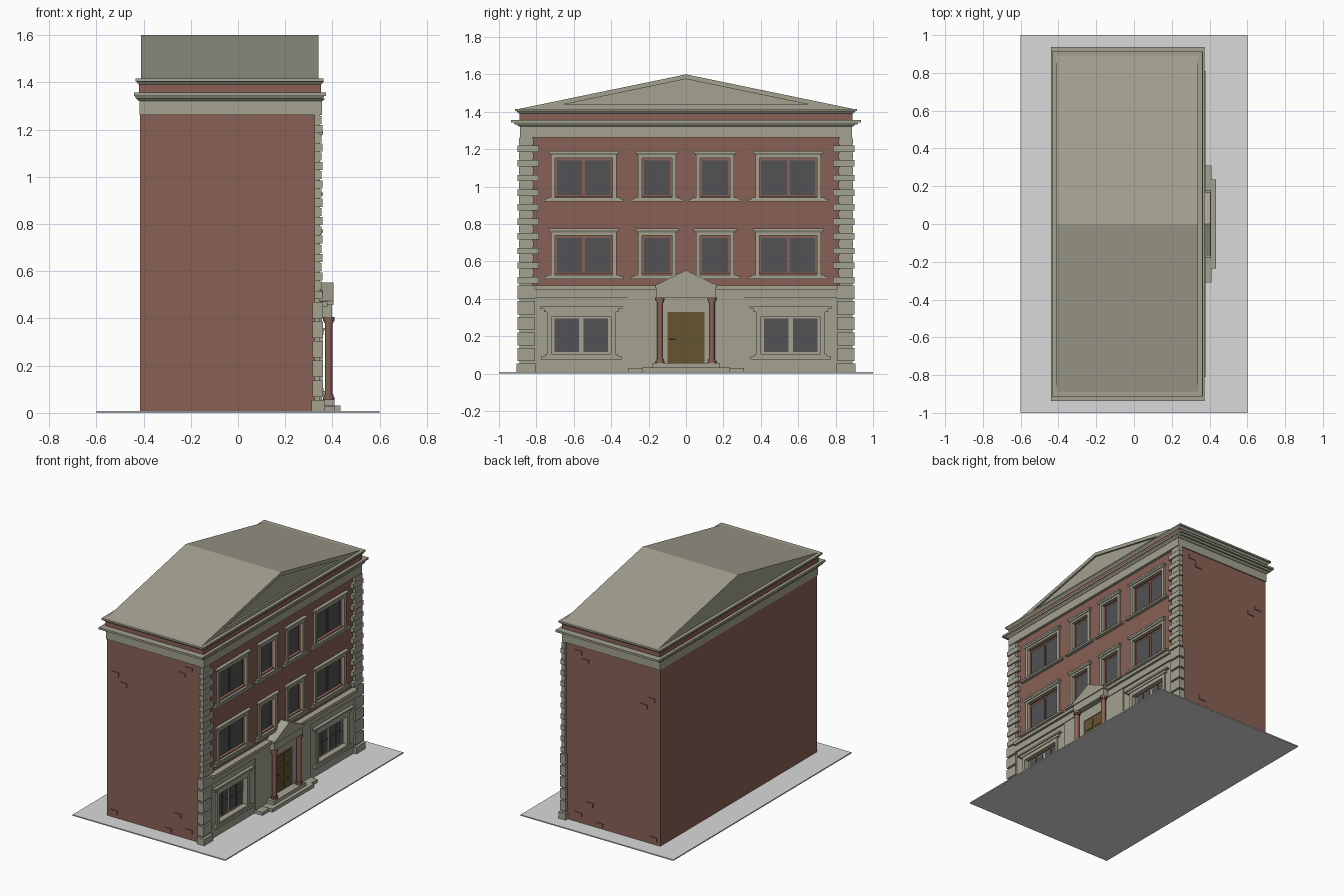
import bpy, bmesh
from mathutils import Matrix, Vector

cube = bpy.data.objects.get("Cube")
if cube:
    bpy.data.objects.remove(cube, do_unlink=True)


def material(name, color):
    m = bpy.data.materials.new(name)
    m.use_nodes = True
    m.diffuse_color = (*color, 1)
    m.node_tree.nodes["Principled BSDF"].inputs["Base Color"].default_value = (*color, 1)
    return m


STONE = material("pale stone", (0.37, 0.36, 0.28))
BRICK = material("red brick", (0.25, 0.12, 0.09))
GLASS = material("dark glass", (0.085, 0.085, 0.09))
WOOD = material("door wood", (0.13, 0.09, 0.03))
PAVING = material("paving grey", (0.7, 0.7, 0.7))
METAL = material("dark metal", (0.02, 0.02, 0.02))


def finish(name, bm, mat):
    bmesh.ops.recalc_face_normals(bm, faces=bm.faces)
    mesh = bpy.data.meshes.new(name)
    bm.to_mesh(mesh)
    bm.free()
    mesh.materials.append(mat)
    ob = bpy.data.objects.new(name, mesh)
    bpy.context.collection.objects.link(ob)
    return ob


def add_box(bm, x, y, z, flare=0):
    """Box from ranges; flare widens the top outwards."""
    verts = bmesh.ops.create_cube(bm, size=1)["verts"]
    for v in verts:
        sx, sy, sz = (c > 0 for c in v.co)
        f = flare if sz else 0
        v.co = (x[1] + f if sx else x[0] - f, y[1] + f if sy else y[0] - f, z[sz])


def boxes(name, mat, items):
    bm = bmesh.new()
    for item in items:
        add_box(bm, *item)
    return finish(name, bm, mat)


def prism(name, mat, half, z0, z1, x0, x1):
    """Gable running along x."""
    bm = bmesh.new()
    ends = [[bm.verts.new((x, y, z)) for y, z in ((-half, z0), (half, z0), (0, z1))] for x in (x0, x1)]
    a, b = ends
    bm.faces.new(a)
    bm.faces.new(b)
    for i in range(3):
        j = (i + 1) % 3
        bm.faces.new((a[i], a[j], b[j], b[i]))
    return finish(name, bm, mat)


def span(c, half):
    return (c - half, c + half)


def cut(target, cutter):
    cutter.hide_render = True
    mod = target.modifiers.new("openings", "BOOLEAN")
    mod.object = cutter
    mod.solver = "EXACT"
    bpy.context.view_layer.objects.active = target
    bpy.ops.object.modifier_apply(modifier=mod.name)
    bpy.data.objects.remove(cutter, do_unlink=True)


BACK, FRONT, SIDE = -0.415, 0.335, 0.88

# Ground and walls
boxes("ground", PAVING, [((-0.6, 0.6), (-1, 1), (0, 0.008))])
walls = boxes("brick_walls", BRICK, [((BACK, FRONT), (-SIDE, SIDE), (0.005, 1.3))])
stone_front = boxes("ground_storey_front", STONE, [((0.32, 0.347), (-0.82, 0.82), (0.005, 0.45))])

# Windows: centre, half width, base height, number of panes
upper = [(s * c, h, z, n) for z in (0.54, 0.955) for s in (-1, 1) for c, h, n in ((0.547, 0.157, 2), (0.155, 0.083, 1))]
lower = [(s * 0.56, 0.16, 0.105, 2) for s in (-1, 1)]
cut(walls, boxes("cutter", BRICK, [((0.312, 0.5), span(c, h), (z - 0.005, z + 0.2)) for c, h, z, n in upper + lower]))
cut(stone_front, boxes("cutter", STONE, [((0.3, 0.5), span(c, h), (z, z + 0.2)) for c, h, z, n in lower]))


def panes(c, h, z, n, margin, gap, tall):
    width = (2 * h - 2 * margin - (n - 1) * gap) / n
    for i in range(n):
        y = c - h + margin + i * (width + gap)
        yield y, y + width, z, z + tall


glass, bars, frames = [], [], []
for c, h, z, n in upper:
    for y0, y1, z0, z1 in panes(c, h, z, n, 0.014, 0.016, 0.185):
        glass.append(((0.31, 0.318), (y0, y1), (z0, z1)))
for c, h, z, n in lower:
    frames.append(((0.31, 0.317), span(c, h), (z, z + 0.2)))
    for y0, y1, z0, z1 in panes(c, h, z, n, 0.016, 0.026, 0.18):
        glass.append(((0.31, 0.322), (y0, y1), (z0 + 0.01, z1 + 0.01)))
        bars.append(((0.32, 0.325), span((y0 + y1) / 2, 0.002), (z0 + 0.01, z1 + 0.01)))
        bars.append(((0.32, 0.325), (y0, y1), span((z0 + z1) / 2 + 0.01, 0.002)))
boxes("window_glass", GLASS, glass)
boxes("ground_window_bars", GLASS, bars)
boxes("ground_window_frames", STONE, frames)

# Window surrounds: jambs, head, stepped lintel and sill
trim = []
for c, h, z, n in upper:
    for s in (-1, 1):
        trim.append(((0.33, 0.347), span(c + s * (h + 0.007), 0.011), (z - 0.02, z + 0.2)))
    trim += [((0.33, 0.347), span(c, h + 0.018), (z + 0.198, z + 0.216)),
             ((0.33, 0.352), span(c, h + 0.022), (z + 0.214, z + 0.225), 0.006),
             ((0.33, 0.36), span(c, h + 0.032), (z + 0.225, z + 0.236)),
             ((0.33, 0.36), span(c, h + 0.055), (z - 0.035, z - 0.022)),
             ((0.33, 0.352), span(c, h + 0.04), (z - 0.022, z - 0.012))]
for c, h, z, n in lower:
    for s in (-1, 1):
        trim.append(((0.33, 0.357), span(c + s * (h + 0.01), 0.012), (z - 0.01, z + 0.215)))
    trim += [((0.33, 0.357), span(c, h + 0.022), (z + 0.198, z + 0.225)),
             ((0.33, 0.362), span(c, h + 0.04), (z + 0.225, z + 0.243)),
             ((0.33, 0.37), span(c, h + 0.06), (z + 0.243, z + 0.255)),
             ((0.33, 0.37), span(c, h + 0.055), (z - 0.03, z - 0.012)),
             ((0.33, 0.362), span(c, h + 0.035), (z - 0.012, z))]
boxes("window_surrounds", STONE, trim)

# Belt course over the ground storey
boxes("belt_course", STONE, [((0.32, 0.36), (-0.81, 0.81), (0.405, 0.45)),
                             ((0.32, 0.378), (-0.81, 0.81), (0.45, 0.472))])

# Corner quoins, alternating long and short
quoins = []
for s in (-1, 1):
    def corner(outer, inner, z0, z1, x0, x1):
        quoins.append(((x0, x1), tuple(sorted((s * outer, s * inner))), (z0, z1)))
    corner(0.89, 0.82, 0.005, 1.262, 0.325, 0.348)
    corner(0.905, 0.805, 0.005, 0.055, 0.312, 0.368)
    for i in range(5):
        z = 0.068 + i * 0.083
        corner(0.902, 0.808, z, z + 0.07, 0.315, 0.36)
    for i in range(20):
        z = 0.483 + i * 0.039
        long = i % 2 == 0
        corner(0.9 if long else 0.892, 0.785 if long else 0.815, z, z + 0.034, 0.325, 0.357 if long else 0.353)
boxes("corner_quoins", STONE, quoins)

# Frieze, two cornices and the brick parapet band between them
boxes("frieze", STONE, [((BACK - 0.002, 0.355), (-0.888, 0.888), (1.262, 1.322))])
boxes("lower_cornice", STONE, [((BACK - 0.005, 0.357), (-0.892, 0.892), (1.32, 1.332), 0.012),
                               ((BACK - 0.017, 0.36), (-0.915, 0.915), (1.332, 1.343), 0.006),
                               ((-0.44, 0.372), (-0.936, 0.936), (1.343, 1.357))])
boxes("parapet_band", BRICK, [((-0.42, 0.352), (-0.89, 0.89), (1.35, 1.395))])
boxes("upper_cornice", STONE, [((-0.42, 0.352), (-0.895, 0.895), (1.39, 1.405), 0.012),
                               ((-0.434, 0.363), (-0.915, 0.915), (1.404, 1.416))])

# Gabled roof with a sunken front panel
roof = prism("roof", STONE, 0.9, 1.414, 1.6, -0.41, 0.34)
cut(roof, prism("cutter", STONE, 0.65, 1.44, 1.575, 0.327, 0.5))

# Porch: steps, panel, columns and pediment
boxes("porch_steps", STONE, [((0.33, 0.435), (-0.235, 0.235), (0.005, 0.032)),
                             ((0.33, 0.41), (-0.31, 0.31), (0.005, 0.03)),
                             ((0.33, 0.408), (-0.18, 0.18), (0.03, 0.056))])
boxes("porch_panel", STONE, [((0.33, 0.355), tuple(sorted((s * 0.1, s * 0.31))), (0.01, 0.41)) for s in (-1, 1)]
      + [((0.33, 0.355), (-0.1, 0.1), (0.33, 0.41))])
boxes("porch_entablature", STONE, [((0.34, 0.398), (-0.158, 0.158), (0.405, 0.46)),
                                   ((0.34, 0.405), (-0.166, 0.166), (0.458, 0.474))])
prism("porch_pediment", STONE, 0.166, 0.472, 0.553, 0.34, 0.405)

bm = bmesh.new()
for s in (-1, 1):
    for radius, z0, z1 in ((0.024, 0.056, 0.068), (0.021, 0.066, 0.078), (0.016, 0.07, 0.4),
                           (0.02, 0.38, 0.39), (0.024, 0.39, 0.407)):
        bmesh.ops.create_cone(bm, cap_ends=True, segments=16, radius1=radius, radius2=radius, depth=z1 - z0,
                              matrix=Matrix.Translation(Vector((0.384, s * 0.138, (z0 + z1) / 2))))
columns = finish("porch_columns", bm, BRICK)
bpy.ops.object.select_all(action="DESELECT")
columns.select_set(True)
bpy.context.view_layer.objects.active = columns
bpy.ops.object.shade_smooth_by_angle()

# Door with raised panels and a handle
boxes("door", WOOD, [((0.33, 0.35), (-0.1, 0.1), (0.056, 0.33))]
      + [((0.345, 0.354), span(s * 0.047, 0.034), z) for s in (-1, 1)
         for z in ((0.075, 0.125), (0.145, 0.225), (0.245, 0.315))])
boxes("door_handle", METAL, [((0.35, 0.36), (-0.088, -0.055), (0.18, 0.189))])

# Proud bricks scattered on both side walls
spots = [(0.23, 1.215), (0.175, 1.165), (-0.345, 1.03), (-0.285, 0.97),
         (0.14, 0.155), (0.23, 0.065), (0.065, 0.032), (-0.36, 0.045)]
boxes("proud_bricks", BRICK, [(span(x, 0.027), span(s * SIDE, 0.006), span(z, 0.015))
                              for s in (-1, 1) for x, z in spots])
